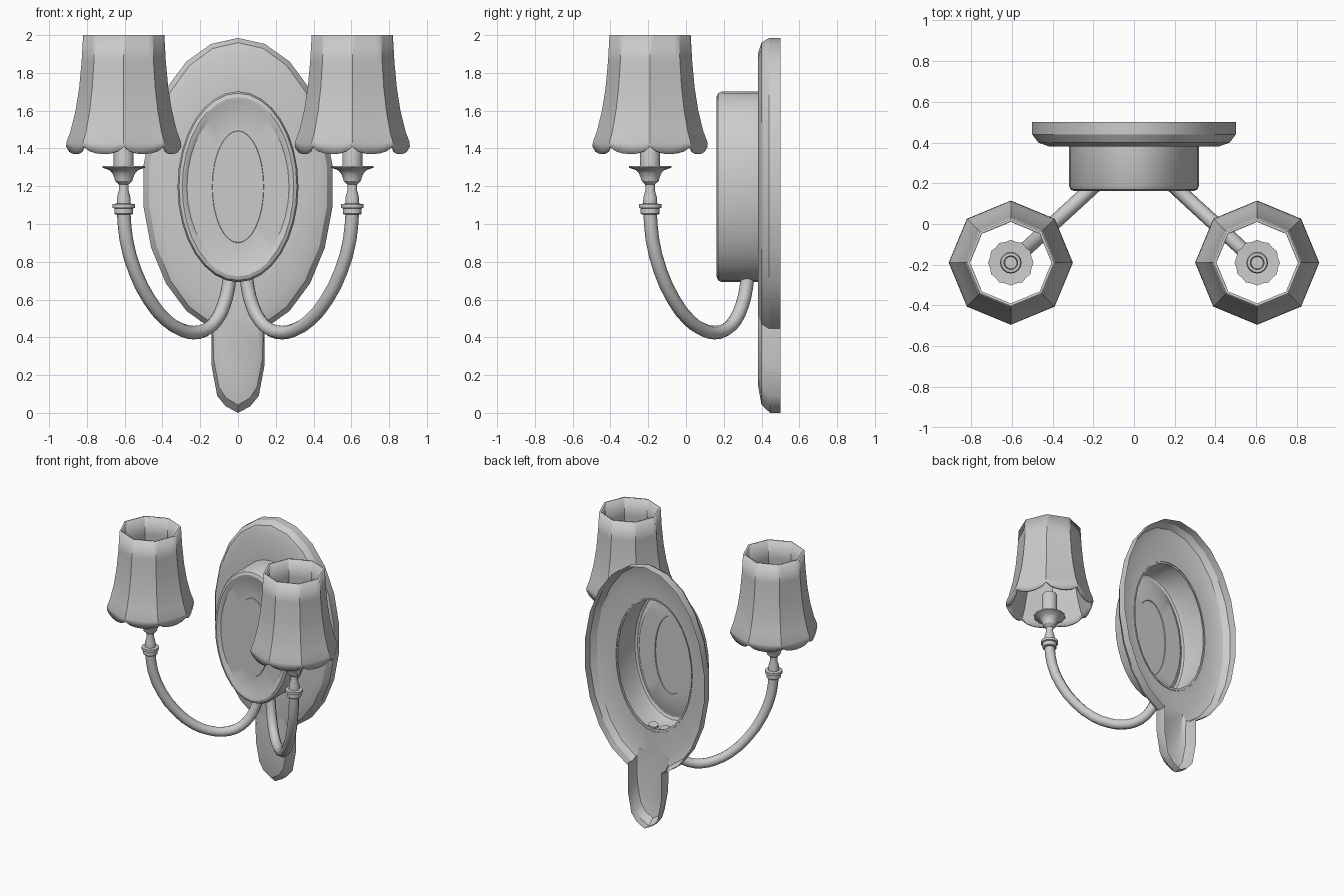
import bpy, math
from math import sin, cos, pi, radians

if "Cube" in bpy.data.objects:
    bpy.data.objects.remove(bpy.data.objects["Cube"])


def skin(name, rings, cap_start=False, cap_end=False, skip=lambda row, col: False, loc=(0, 0, 0), thick=0):
    """Bridge closed rings of points into a mesh."""
    n = len(rings[0])
    verts = [p for r in rings for p in r]
    faces = []
    for i in range(len(rings) - 1):
        for j in range(n):
            if not skip(i, j):
                k = (j + 1) % n
                faces.append((i*n + j, i*n + k, (i+1)*n + k, (i+1)*n + j))
    if cap_start:
        faces.append(tuple(reversed(range(n))))
    if cap_end:
        faces.append(tuple(range(len(verts) - n, len(verts))))
    me = bpy.data.meshes.new(name)
    me.from_pydata(verts, [], faces)
    ob = bpy.data.objects.new(name, me)
    ob.location = loc
    bpy.context.collection.objects.link(ob)
    bpy.ops.object.select_all(action='DESELECT')
    ob.select_set(True)
    bpy.context.view_layer.objects.active = ob
    bpy.ops.object.shade_smooth_by_angle(angle=radians(30))
    if thick:
        m = ob.modifiers.new("thickness", 'SOLIDIFY')
        m.thickness, m.offset = thick, -1
    return ob


def oval(rx, rz, y, n, zc=1.2):
    return [(rx*cos(a), y, zc + rz*sin(a)) for a in (-pi/2 + 2*pi*i/n for i in range(n))]


def lathe_ring(r, z, n, petal=0):
    return [((r - petal*(i % 2))*cos(2*pi*i/n), (r - petal*(i % 2))*sin(2*pi*i/n), z) for i in range(n)]


# Oval wall plate, hollow at the back, rim open where the tail joins
plate = [(.505, .785, .5), (.505, .785, .44), (.475, .76, .40), (.42, .70, .38), (.31, .49, .38)]
skin("wall_plate", [oval(rx, rz, y, 22) for rx, rz, y in plate],
     skip=lambda row, col: row < 3 and col in (0, 21))

# Oval raised housing with a recessed front panel
box = [(.32, .505, .385), (.32, .505, .19), (.312, .495, .17), (.295, .475, .162), (.285, .455, .165),
       (.27, .425, .178), (.137, .297, .178), (.135, .295, .172)]
skin("center_housing", [oval(rx, rz, y, 32, 1.197) for rx, rz, y in box], cap_end=True)

# Leaf shaped tail below the plate
outer = [(0, 0), (.065, .035), (.11, .09), (.14, .25), (.14, .46)]
inner = [(0, .14), (.062, .185), (.08, .25), (.105, .37), (.12, .54)]


def tail_ring(t, y):
    half = [(a[0] + (b[0]-a[0])*t, a[1] + (b[1]-a[1])*t) for a, b in zip(outer, inner)]
    full = half + [(-x, z) for x, z in reversed(half[1:])]
    return [(x, y, z) for x, z in full]


skin("plate_tail", [tail_ring(0, .5), tail_ring(0, .445), tail_ring(.3, .40), tail_ring(1, .382)],
     cap_end=True, skip=lambda row, col: col == 4)

# Shade panels: eight sides with scalloped lower edges
SUB = 6


def shade_ring(r, z, drop=0):
    pts = []
    for k in range(8):
        a, b = k*pi/4, (k+1)*pi/4
        for j in range(SUB):
            t = j / SUB
            x, y = r*(cos(a)*(1-t) + cos(b)*t), r*(sin(a)*(1-t) + sin(b)*t)
            pts.append((x, y, z - drop*sin(pi*t)**.6))
    return pts


shade_profile = [(.305, 1.41, .04), (.303, 1.435, .01), (.282, 1.49, 0), (.255, 1.6, 0),
                 (.236, 1.72, 0), (.223, 1.86, 0), (.215, 2.0, 0)]
cup_profile = [(.045, 1.05), (.05, 1.055), (.05, 1.083), (.06, 1.086), (.06, 1.105), (.037, 1.108), (.036, 1.14),
               (.025, 1.18), (.026, 1.21), (.046, 1.228), (.05, 1.245), (.06, 1.27), (.075, 1.285),
               (.112, 1.298), (.112, 1.306), (.055, 1.302)]
socket_profile = [(.053, 1.295), (.053, 1.47), (.048, 1.48), (.034, 1.48), (.03, 1.44)]

# Arm path in front view
arm_path = [(.045, .715), (.052, .66), (.075, .57), (.115, .49), (.17, .44), (.235, .425), (.30, .44),
            (.38, .49), (.47, .60), (.545, .75), (.592, .92), (.605, 1.06)]

for side, s in (("right", 1), ("left", -1)):
    at = (.605*s, -.19, 0)
    # Curved arm
    cu = bpy.data.curves.new(side + "_arm", 'CURVE')
    cu.dimensions = '3D'
    cu.bevel_depth, cu.bevel_resolution, cu.resolution_u = .036, 2, 2
    cu.use_fill_caps = True
    sp = cu.splines.new('BEZIER')
    sp.bezier_points.add(len(arm_path) - 1)
    for bp, (x, z) in zip(sp.bezier_points, arm_path):
        bp.co = (x*s, .325 - .92*(x - .045), z)
        bp.handle_left_type = bp.handle_right_type = 'AUTO'
    bpy.context.collection.objects.link(bpy.data.objects.new(side + "_arm", cu))
    # Turned cup with petalled dish
    skin(side + "_cup", [lathe_ring(r, z, 24, .007 if r > .1 else 0) for r, z in cup_profile],
         cap_start=True, cap_end=True, loc=at)
    # Bulb socket
    skin(side + "_socket", [lathe_ring(r, z, 16) for r, z in socket_profile], cap_end=True, loc=at)
    # Lamp shade
    skin(side + "_shade", [shade_ring(*p) for p in shade_profile], loc=at, thick=.014)
